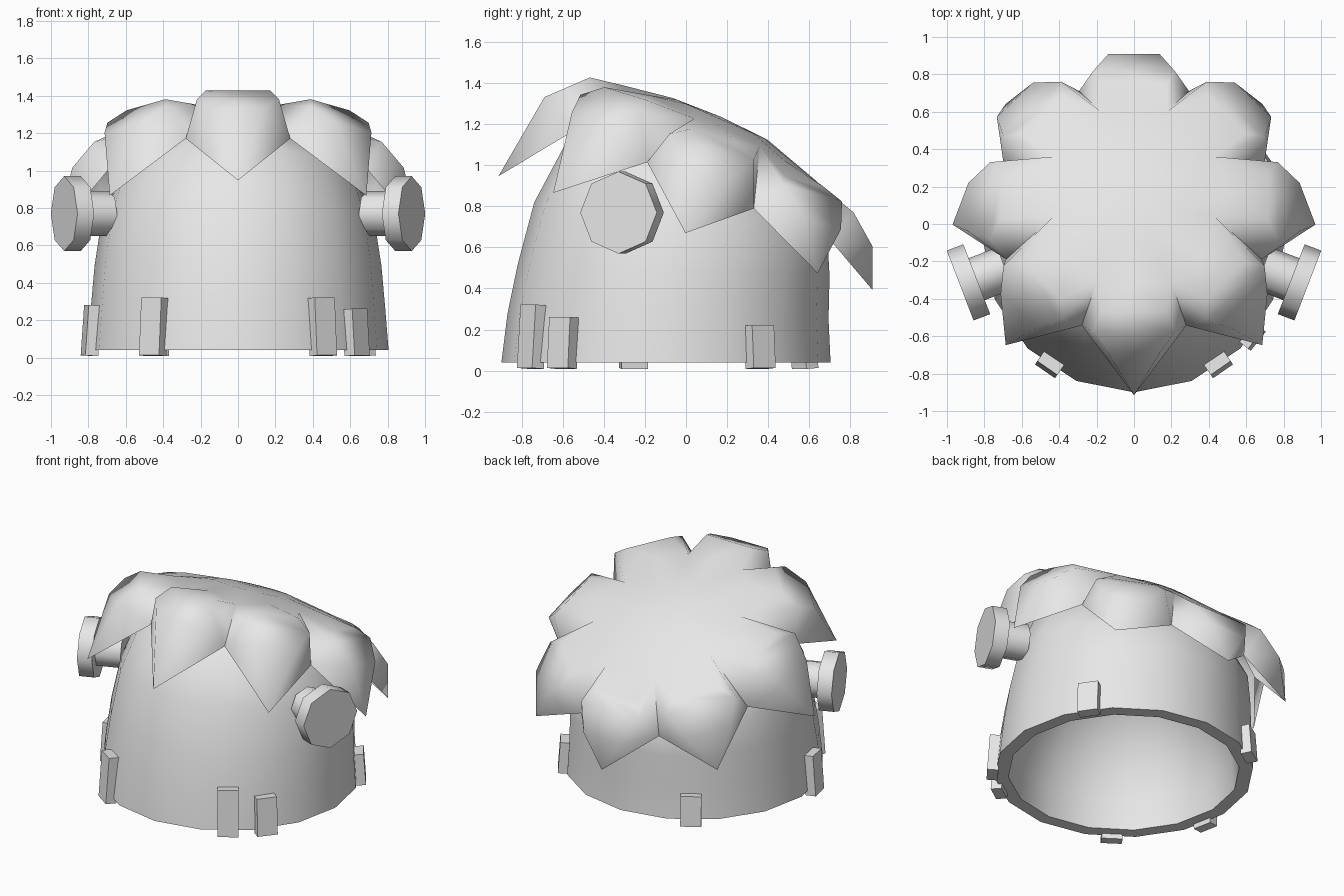
import bpy, bmesh
from math import sin, cos, radians, pi, atan2
from mathutils import Matrix, Vector

old = bpy.data.objects.get("Cube")
if old:
    bpy.data.objects.remove(old, do_unlink=True)

mat = bpy.data.materials.new("light_grey")
mat.use_nodes = True
GREY = (0.8, 0.8, 0.8, 1)
mat.diffuse_color = GREY
mat.node_tree.nodes["Principled BSDF"].inputs["Base Color"].default_value = GREY


def finish(bm, name, angle=None):
    bmesh.ops.recalc_face_normals(bm, faces=bm.faces)
    mesh = bpy.data.meshes.new(name)
    bm.to_mesh(mesh)
    bm.free()
    ob = bpy.data.objects.new(name, mesh)
    bpy.context.collection.objects.link(ob)
    mesh.materials.append(mat)
    bpy.ops.object.select_all(action='DESELECT')
    ob.select_set(True)
    bpy.context.view_layer.objects.active = ob
    if angle:
        bpy.ops.object.shade_smooth_by_angle(angle=radians(angle))


# Head: tapering outside and a rounded hollow inside
# Each ring is y front, y back, half width, z front, z back
outside = [(-.90, .705, .805, .04, .04), (-.87, .695, .787, .28, .25),
           (-.82, .70, .767, .52, .46), (-.74, .69, .73, .82, .64),
           (-.58, .60, .65, 1.12, .76), (-.40, .40, .40, 1.24, .96)]
inside = []
for step in range(7):
    u = radians(13 * step)
    r, z = .718 * cos(u), .04 + .86 * sin(u)
    inside.append((-.098 - r, -.098 + r, r, z, z))
SIDES = 16
bm = bmesh.new()


def bridge(low, high):
    for i in range(SIDES):
        j = (i + 1) % SIDES
        bm.faces.new((low[i], low[j], high[j], high[i]))


def dome(rings, top_y, top_z):
    loops = []
    for yf, yb, rx, zf, zb in rings:
        loop = []
        for i in range(SIDES):
            a = 2 * pi * i / SIDES
            s = (1 - cos(a)) / 2
            loop.append(bm.verts.new((rx * sin(a), yf + (yb - yf) * s, zf + (zb - zf) * s)))
        loops.append(loop)
    for low, high in zip(loops, loops[1:]):
        bridge(low, high)
    top = bm.verts.new((0, top_y, top_z))
    for i in range(SIDES):
        bm.faces.new((loops[-1][i], loops[-1][(i + 1) % SIDES], top))
    return loops[0]


bridge(dome(inside, -.098, .905), dome(outside, 0, 1.15))
finish(bm, "head_shell", 40)

# Hair: domed cap with eight folded pointed locks, tipped towards the back
PETALS = 8
WIDEN = 1.018
tilt = Matrix.Translation((0, 0, .68)) @ Matrix.Rotation(radians(-16.9), 4, 'X')
bm = bmesh.new()


def cap_vert(x, y, n):
    return bm.verts.new(tilt @ Vector((x, y, n)))


def hair_vert(turn, r, t, n):
    a = 2 * pi * turn / PETALS
    return cap_vert((r * sin(a) + t * cos(a)) * WIDEN, -r * cos(a) + t * sin(a), n)


def lean(turn):
    return cos(2 * pi * turn / PETALS)


# Inner ends of the creases between locks, on the left side from front to back
creases = [(.20, -.49, .55), (.43, -.12, .537), (.43, .225, .498), (.18, .50, .43)]
valley = [cap_vert(*p) for p in creases]
valley += [cap_vert(-x, y, n) for x, y, n in reversed(creases)]

crown = hair_vert(0, 0, 0, .583)
inner, outer, notch = [], [], []
for h in range(2 * PETALS):
    k = h / 2
    c = lean(k)
    inner.append(hair_vert(k, .25, 0, .572 + .03 * c))
    if h % 2:
        outer.append(valley[h // 2])
        notch.append(hair_vert(k, .735 - .02 * c, 0, .234 + .085 * c))
    else:
        outer.append(hair_vert(k, .51, 0, .54 + .08 * c - .03 * c * c))
for h in range(2 * PETALS):
    g = (h + 1) % (2 * PETALS)
    bm.faces.new((crown, inner[h], inner[g]))
    bm.faces.new((inner[h], outer[h], outer[g], inner[g]))
for k in range(PETALS):
    c = lean(k)
    cc = c * c
    n = (notch[k - 1], notch[k])
    v = (outer[2 * k - 1], outer[2 * k + 1])
    mid = outer[2 * k]
    crest = [hair_vert(k, .70 - .033 * cc, s * (.12 + .05 * cc), .485 + .11 * c - .015 * cc)
             for s in (-1, 1)]
    brow = [hair_vert(k, .755, t, .43 + .09 * c - .015 * cc) for t in (-.215, .215)]
    fold = [hair_vert(k, .87 - .02 * c, t, .31 + .115 * c) for t in (-.135, .135)]
    tip = hair_vert(k, .953, 0, -.01)
    bm.faces.new((mid, *crest))
    for above, below in ((crest, brow), (brow, fold)):
        bm.faces.new((above[0], below[0], below[1], above[1]))
    bm.faces.new((fold[0], tip, fold[1]))
    for s in (0, 1):
        bm.faces.new((mid, v[s], crest[s]))
        bm.faces.new((v[s], brow[s], crest[s]))
        bm.faces.new((v[s], n[s], brow[s]))
        bm.faces.new((brow[s], n[s], fold[s]))
        bm.faces.new((fold[s], n[s], tip))
        bm.edges.get((v[s], n[s])).smooth = False
finish(bm, "hair_cap", 70)

# Neck bolts: octagonal shaft and wide head, angled a little forwards
for side, name in ((1, "left"), (-1, "right")):
    axis = Vector((side * cos(radians(21)), -sin(radians(21)), 0))
    turn = axis.to_track_quat('Z', 'Y').to_matrix().to_4x4()
    bm = bmesh.new()
    for radius, depth, reach in ((.2, .095, 0), (.12, .21, -.105)):
        place = Matrix.Translation(Vector((side * .885, -.312, .77)) + axis * reach)
        bmesh.ops.create_cone(bm, cap_ends=True, segments=8, radius1=radius,
                              radius2=radius, depth=depth, matrix=place @ turn)
    finish(bm, name + "_bolt", 50)

# Staples: upright blocks around the lower edge, as x, y, height
staples = [(-.45, -.75, .32), (.45, -.75, .32), (.63, -.60, .26),
           (-.785, -.255, .28), (.665, .36, .22), (-.44, .575, .21)]
for i, (x, y, h) in enumerate(staples):
    bm = bmesh.new()
    place = (Matrix.Translation((x, y, h / 2 + .005))
             @ Matrix.Rotation(atan2(y + .1, x), 4, 'Z')
             @ Matrix.Rotation(radians(-4), 4, 'Y')
             @ Matrix.Diagonal((.07, .13, h - .01, 1)))
    bmesh.ops.create_cube(bm, size=1, matrix=place)
    finish(bm, "staple_" + str(i + 1))
